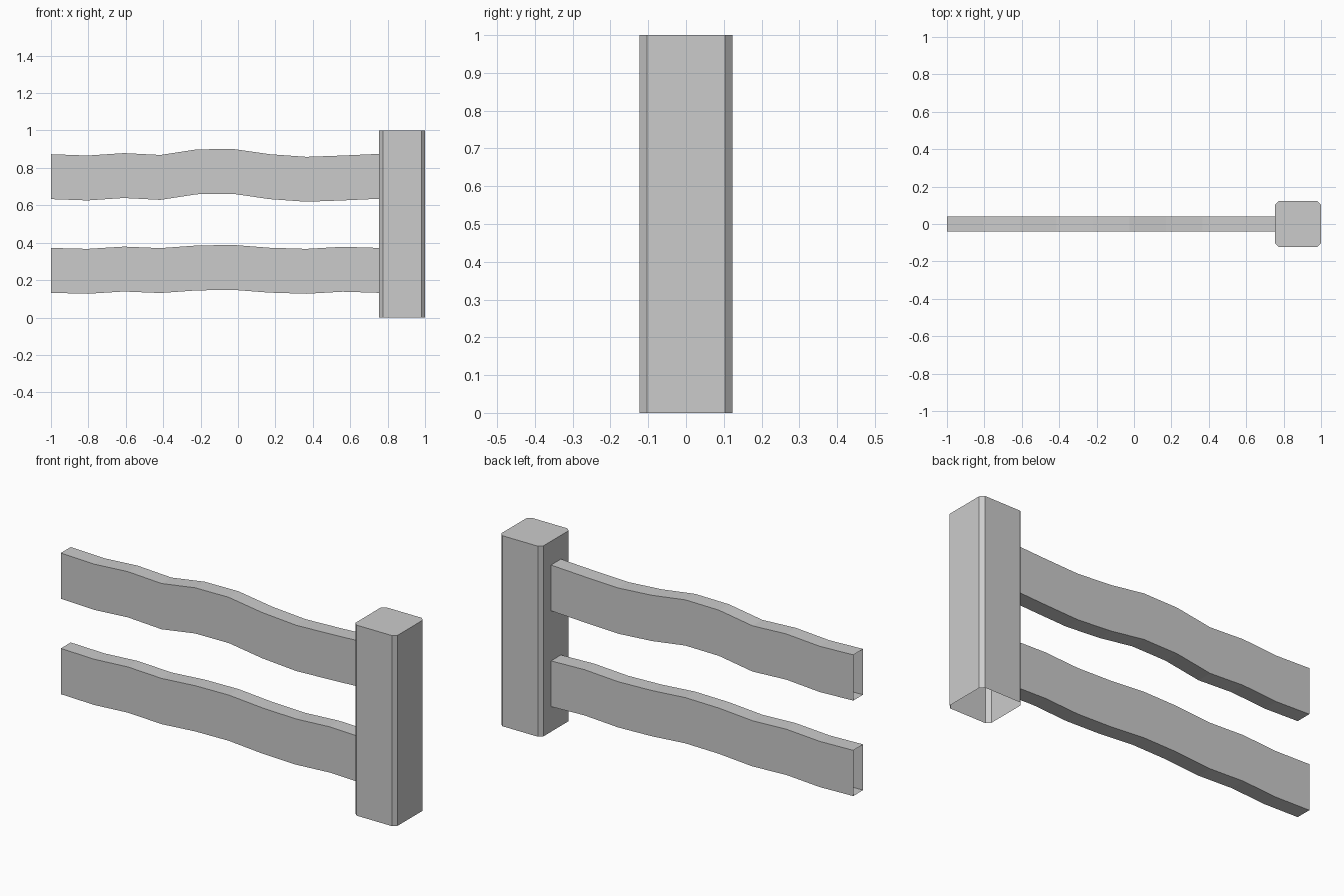
import bpy, bmesh

if "Cube" in bpy.data.objects:
    bpy.data.objects.remove(bpy.data.objects["Cube"])


def tube(name, rings, cap_end=False):
    """Skin consecutive closed rings into a tube, optionally capping the last."""
    bm = bmesh.new()
    loops = [[bm.verts.new(p) for p in ring] for ring in rings]
    n = len(loops[0])
    for a, b in zip(loops, loops[1:]):
        for i in range(n):
            j = (i + 1) % n
            bm.faces.new((a[i], a[j], b[j], b[i]))
    if cap_end:
        bm.faces.new(loops[-1])
    mesh = bpy.data.meshes.new(name)
    bm.to_mesh(mesh)
    bm.free()
    obj = bpy.data.objects.new(name, mesh)
    bpy.context.collection.objects.link(obj)
    return obj


# Post: square section with chamfered corners, open underneath
cx, h, c = 0.8775, 0.1225, 0.019
section = [(h, -h + c), (h, h - c), (h - c, h), (-h + c, h),
           (-h, h - c), (-h, -h + c), (-h + c, -h), (h - c, -h)]
tube("post", [[(cx + x, y, z) for x, y in section] for z in (0, 1)], cap_end=True)

# Rails: wavy planks with open ends, butting against the post
STEP, THICK, HEIGHT = 0.195, 0.041, 0.24


def rail(name, tops):
    rings = []
    for i, top in enumerate(tops):
        x = -1 + STEP * i
        low = top - HEIGHT
        rings.append([(x, -THICK, low), (x, THICK, low), (x, THICK, top), (x, -THICK, top)])
    return tube(name, rings)


rail("upper_rail", [0.873, 0.866, 0.879, 0.869, 0.899, 0.901, 0.873, 0.859, 0.866, 0.875])
rail("lower_rail", [0.372, 0.367, 0.379, 0.371, 0.385, 0.388, 0.373, 0.367, 0.378, 0.372])
